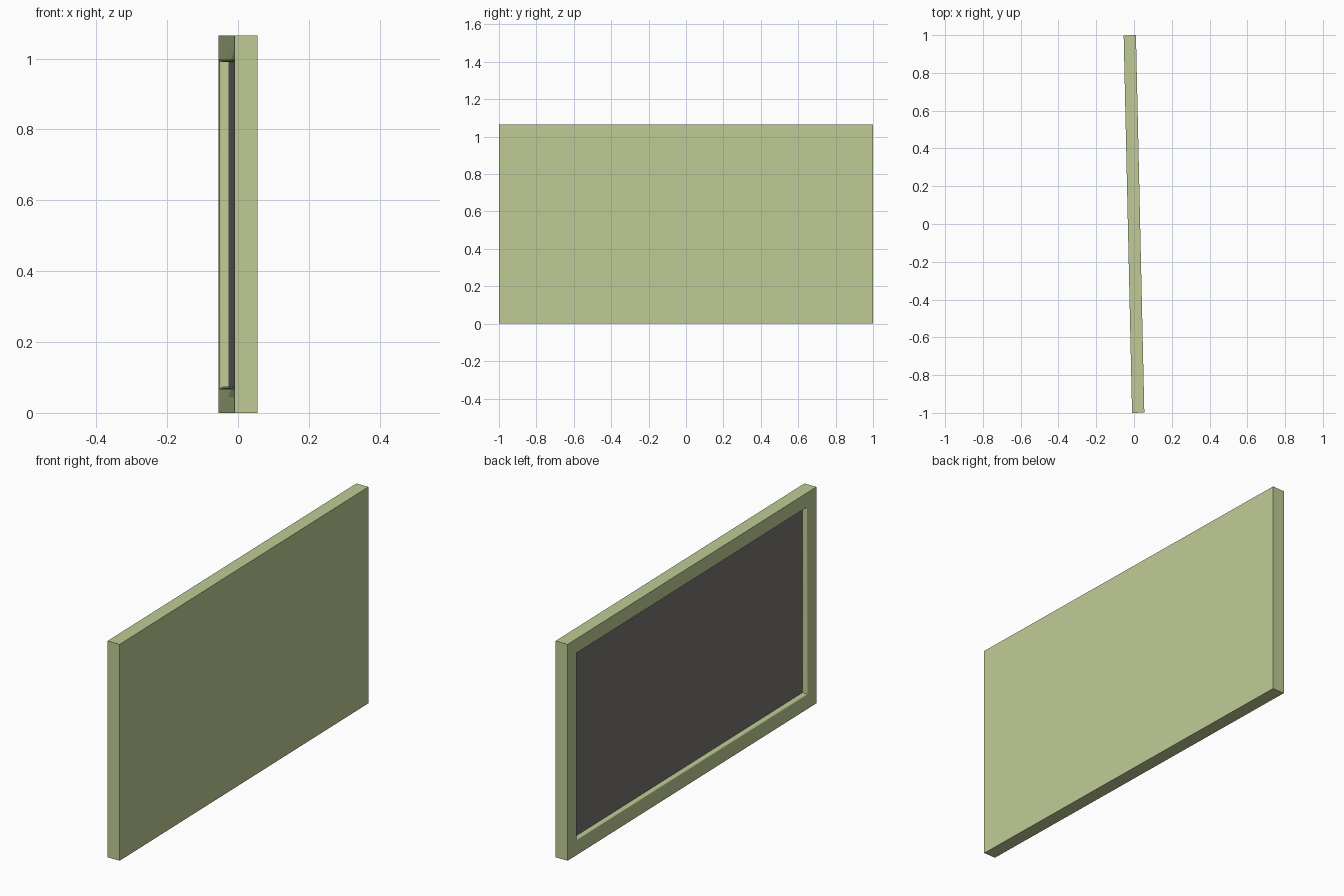
import bpy
import bmesh
import math
from mathutils import Matrix

THICK, LENGTH, HEIGHT = 0.065, 1.999, 1.065
BORDER, DEPTH, ROUND = 0.105, 0.026, 0.007

if "Cube" in bpy.data.objects:
    bpy.data.objects.remove(bpy.data.objects["Cube"], do_unlink=True)


def make_material(name, color):
    mat = bpy.data.materials.new(name)
    mat.use_nodes = True
    mat.diffuse_color = color
    mat.node_tree.nodes["Principled BSDF"].inputs["Base Color"].default_value = color
    return mat


green = make_material("pale green", (0.52, 0.60, 0.30, 1))
charcoal = make_material("dark grey", (0.19, 0.178, 0.17, 1))

# Board: a thin slab
bm = bmesh.new()
bmesh.ops.create_cube(bm, size=1)
bmesh.ops.scale(bm, vec=(THICK, LENGTH, HEIGHT), verts=bm.verts)
bmesh.ops.translate(bm, vec=(0, 0, HEIGHT / 2), verts=bm.verts)

# Recess: inset border on the -x side, then push the panel inward
bm.faces.ensure_lookup_table()
panel = min(bm.faces, key=lambda f: f.calc_center_median().x)
bmesh.ops.inset_region(bm, faces=[panel], thickness=BORDER)
rim = list(panel.edges)
extruded = bmesh.ops.extrude_discrete_faces(bm, faces=[panel])
panel = extruded["faces"][0]
bmesh.ops.translate(bm, vec=(DEPTH, 0, 0), verts=panel.verts)
panel.material_index = 1

# Softly rounded recess lip
lip_x = -THICK / 2
lip = [e for e in bm.edges
       if all(abs(v.co.x - lip_x) < 1e-4 and abs(v.co.y) < LENGTH / 2 - BORDER / 2
              for v in e.verts)]
bmesh.ops.bevel(bm, geom=lip, offset=ROUND, segments=3, profile=0.5,
                affect='EDGES', material=0)
bmesh.ops.recalc_face_normals(bm, faces=bm.faces)

# Slight turn about the vertical axis
bm.transform(Matrix.Rotation(0.0222, 4, 'Z'))

mesh = bpy.data.meshes.new("framed_board")
bm.to_mesh(mesh)
bm.free()
mesh.materials.append(green)
mesh.materials.append(charcoal)
board = bpy.data.objects.new("framed_board", mesh)
bpy.context.collection.objects.link(board)

bpy.ops.object.select_all(action='DESELECT')
board.select_set(True)
bpy.context.view_layer.objects.active = board
bpy.ops.object.shade_smooth_by_angle(angle=math.radians(35))
